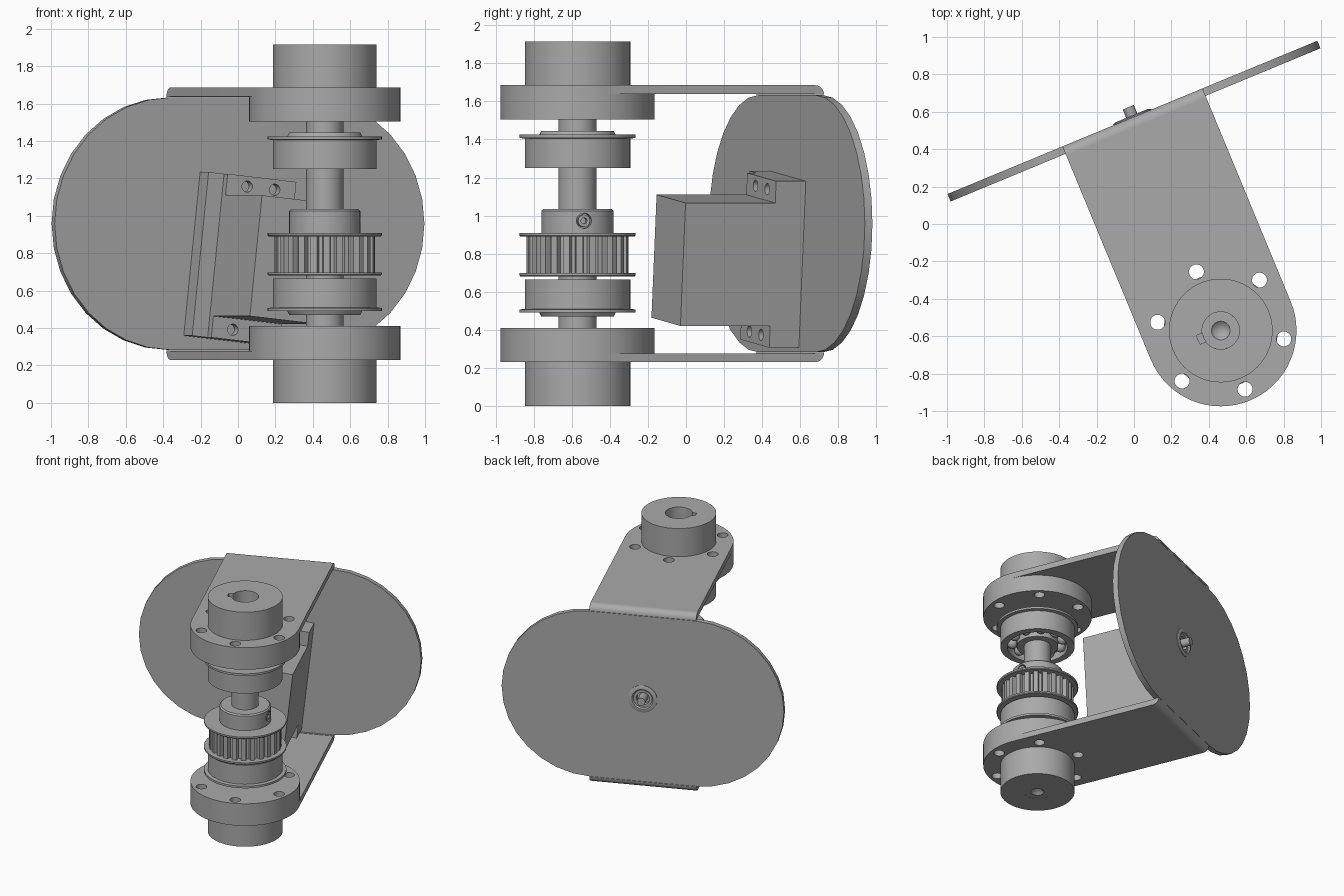
import bpy, bmesh, math
from mathutils import Matrix, Vector

cube = bpy.data.objects.get("Cube")
if cube:
    bpy.data.objects.remove(cube)

TOP = 1.915                  # overall height; the two ends mirror about its middle
MID = TOP / 2
AXIS = -1.212                # shaft position in front of the back plate
WORLD = Matrix.Translation((0, 0.55, 0)) @ Matrix.Rotation(math.radians(22.5), 4, 'Z')
ON_AXIS = Matrix.Translation((0, AXIS, 0))
FLIP = Matrix.Translation((0, 0, TOP)) @ Matrix.Diagonal((1, 1, -1, 1))
BACK = Matrix.Translation((0, 0, MID)) @ Matrix.Rotation(math.radians(-90), 4, 'X')

steel = bpy.data.materials.new("grey_steel")
steel.use_nodes = True
steel.diffuse_color = (0.4, 0.4, 0.4, 1)
steel.node_tree.nodes["Principled BSDF"].inputs["Base Color"].default_value = (0.4, 0.4, 0.4, 1)


def finish(name, bm, place=Matrix(), cutter=None):
    """Place the mesh, subtract an optional cutter mesh and shade it."""
    bmesh.ops.transform(bm, matrix=WORLD @ place, verts=bm.verts)
    bmesh.ops.recalc_face_normals(bm, faces=bm.faces)
    mesh = bpy.data.meshes.new(name)
    bm.to_mesh(mesh)
    bm.free()
    mesh.materials.append(steel)
    obj = bpy.data.objects.new(name, mesh)
    bpy.context.collection.objects.link(obj)
    if cutter:
        tool = finish(name + "_cutter", cutter, place)
        tool.hide_render = True
        mod = obj.modifiers.new("cut", 'BOOLEAN')
        mod.object, mod.operation, mod.solver = tool, 'DIFFERENCE', 'EXACT'
        graph = bpy.context.evaluated_depsgraph_get()
        cut = bpy.data.meshes.new_from_object(obj.evaluated_get(graph))
        obj.modifiers.clear()
        obj.data = cut
        bpy.data.objects.remove(tool)
    bpy.ops.object.select_all(action='DESELECT')
    bpy.context.view_layer.objects.active = obj
    obj.select_set(True)
    bpy.ops.object.shade_smooth_by_angle(angle=math.radians(30))
    return obj


def lathe(profile, segs=48):
    """Turn a closed (radius, height) outline about z."""
    bm = bmesh.new()
    vs = [bm.verts.new((r, 0, z)) for r, z in profile]
    es = [bm.edges.new((a, b)) for a, b in zip(vs, vs[1:] + vs[:1])]
    bmesh.ops.spin(bm, geom=vs + es, cent=(0, 0, 0), axis=(0, 0, 1),
                   angle=math.tau, steps=segs)
    bmesh.ops.remove_doubles(bm, verts=bm.verts, dist=1e-5)
    bmesh.ops.dissolve_degenerate(bm, edges=bm.edges, dist=1e-6)
    return bm


def prism(outline, z0, z1):
    bm = bmesh.new()
    face = bm.faces.new([bm.verts.new((x, y, z0)) for x, y in outline])
    up = bmesh.ops.extrude_face_region(bm, geom=[face])
    bmesh.ops.translate(bm, vec=(0, 0, z1 - z0),
                        verts=[v for v in up['geom'] if isinstance(v, bmesh.types.BMVert)])
    return bm


def add_box(bm, x0, x1, y0, y1, z0, z1):
    size = Matrix.Diagonal((x1 - x0, y1 - y0, z1 - z0, 1))
    centre = Matrix.Translation(((x0 + x1) / 2, (y0 + y1) / 2, (z0 + z1) / 2))
    bmesh.ops.create_cube(bm, size=1, matrix=centre @ size)
    return bm


def add_rod(bm, r, length, place, segs=24):
    bmesh.ops.create_cone(bm, cap_ends=True, segments=segs, radius1=r, radius2=r,
                          depth=length, matrix=place)
    return bm


def arc(cx, cy, r, start, end, steps):
    angles = [math.radians(start + (end - start) * i / steps) for i in range(steps + 1)]
    return [(cx + r * math.cos(a), cy + r * math.sin(a)) for a in angles]


def bolt_holes():
    bm = bmesh.new()
    for i in range(6):
        a = math.radians(30 + 60 * i)
        add_rod(bm, 0.04, 1, Matrix.Translation((0.34 * math.cos(a), 0.34 * math.sin(a), 1.6)))
    return bm


# Back plate: a long rounded plate with a threaded centre hole
plate = prism(arc(0.395, 0, 0.675, -90, 90, 16) + arc(-0.395, 0, 0.675, 90, 270, 16),
              -0.0215, 0.0215)
finish("back_plate", plate, BACK, add_rod(bmesh.new(), 0.07, 0.2, Matrix()))
finish("centre_ring", lathe([(0.05, -0.02), (0.11, -0.02), (0.11, 0.026), (0.095, 0.032),
                             (0.08, 0.032), (0.07, 0.02), (0.05, 0.02)], 32), BACK)
finish("centre_pin", add_rod(bmesh.new(), 0.032, 0.1, Matrix.Translation((0, 0, 0.03))), BACK)

# Arms, bends, housings and bearings, mirrored top to bottom
for label, side in (("upper", Matrix()), ("lower", FLIP)):
    place = side @ ON_AXIS
    reach = -AXIS - 0.0285
    holes = add_rod(bolt_holes(), 0.2, 1, Matrix.Translation((0, 0, 1.6)), 48)
    arm = prism([(0.405, reach), (-0.405, reach)] + arc(0, 0, 0.405, 180, 360, 32), 1.638, 1.685)
    finish(label + "_arm", arm, place, holes)

    bend = prism([(-0.0285, 1.635)] + arc(-0.0285, 1.635, 0.05, 0, 90, 8), -0.405, 0.405)
    stand = Matrix(((0, 0, 1, 0), (1, 0, 0, 0), (0, 1, 0, 0), (0, 0, 0, 1)))
    finish(label + "_bend", bend, side @ stand)

    cuts = bolt_holes()
    if label == "upper":
        add_box(cuts, -0.13, -0.05, -0.025, 0.025, 1.4, 2.1)
    housing = lathe([(0.1, 1.505), (0.405, 1.505), (0.405, 1.638), (0.277, 1.638),
                     (0.277, TOP), (0.1, TOP)], 64)
    finish(label + "_housing", housing, place, cuts)

    bearing = lathe([(0.1, 1.255), (0.155, 1.255), (0.155, 1.31), (0.225, 1.31),
                     (0.225, 1.25), (0.277, 1.25), (0.277, 1.405), (0.305, 1.408),
                     (0.305, 1.425), (0.2, 1.425), (0.19, 1.445), (0.1, 1.445)], 64)
    finish(label + "_bearing", bearing, place)
    balls = bmesh.new()
    for i in range(10):
        spot = Matrix.Rotation(math.tau * i / 10, 4, 'Z') @ Matrix.Translation((0.19, 0, 1.3))
        bmesh.ops.create_uvsphere(balls, u_segments=14, v_segments=8, radius=0.04, matrix=spot)
    finish(label + "_bearing_balls", balls, place)

# Shaft with a centre-drilled dimple at each end
finish("shaft", lathe([(0, 0.06), (0.05, 0.001), (0.1, 0.001), (0.1, 1.72),
                       (0.05, 1.72), (0, 1.67)]), ON_AXIS)

# Toothed pulley: flanges, teeth and a clamping hub
TEETH = 24
outline = []
for i in range(TEETH):
    for r, step in ((0.235, 0.0), (0.235, 0.3), (0.268, 0.4), (0.268, 0.9)):
        a = math.tau * (i + step) / TEETH
        outline.append((r * math.cos(a), r * math.sin(a)))
finish("pulley_teeth", prism(outline, 0.69, 0.9), ON_AXIS)
for label, z in (("lower", 0.68), ("upper", 0.89)):
    finish("pulley_flange_" + label, lathe([(0.1, z), (0.3, z), (0.305, z + 0.006),
                                            (0.305, z + 0.018), (0.1, z + 0.018)], 64), ON_AXIS)
aim = Matrix.Rotation(math.radians(-12), 4, 'Z') @ Matrix.Translation((0.2, 0, 0.973)) \
    @ Matrix.Rotation(math.radians(90), 4, 'Y')
hub = lathe([(0.1, 0.9), (0.19, 0.9), (0.19, 1.025), (0.18, 1.035), (0.1, 1.035)])
finish("pulley_hub", hub, ON_AXIS, add_rod(bmesh.new(), 0.04, 0.1, aim))
finish("set_screw", lathe([(0.016, -0.05), (0.032, -0.05), (0.032, -0.012), (0.016, -0.012)], 24),
       ON_AXIS @ aim)

# Tilted block on the inside of the plate: pad, drilled mounting flange and body
tilt = Matrix.Translation((-0.032, 0, 0.77)) @ Matrix.Rotation(math.radians(6.2), 4, 'Y')
finish("block_pad", add_box(bmesh.new(), -0.245, 0.245, -0.14, -0.02, -0.44, 0.44), tilt)
drill = bmesh.new()
for x in (-0.035, 0.125):
    for z in (-0.385, 0.385):
        add_rod(drill, 0.03, 0.2, Matrix.Translation((x, -0.16, z))
                @ Matrix.Rotation(math.radians(90), 4, 'X'))
finish("block_flange", add_box(bmesh.new(), -0.155, 0.245, -0.19, -0.14, -0.44, 0.44), tilt, drill)
finish("block_body", add_box(bmesh.new(), -0.155, 0.245, -0.7, -0.19, -0.325, 0.325), tilt)
